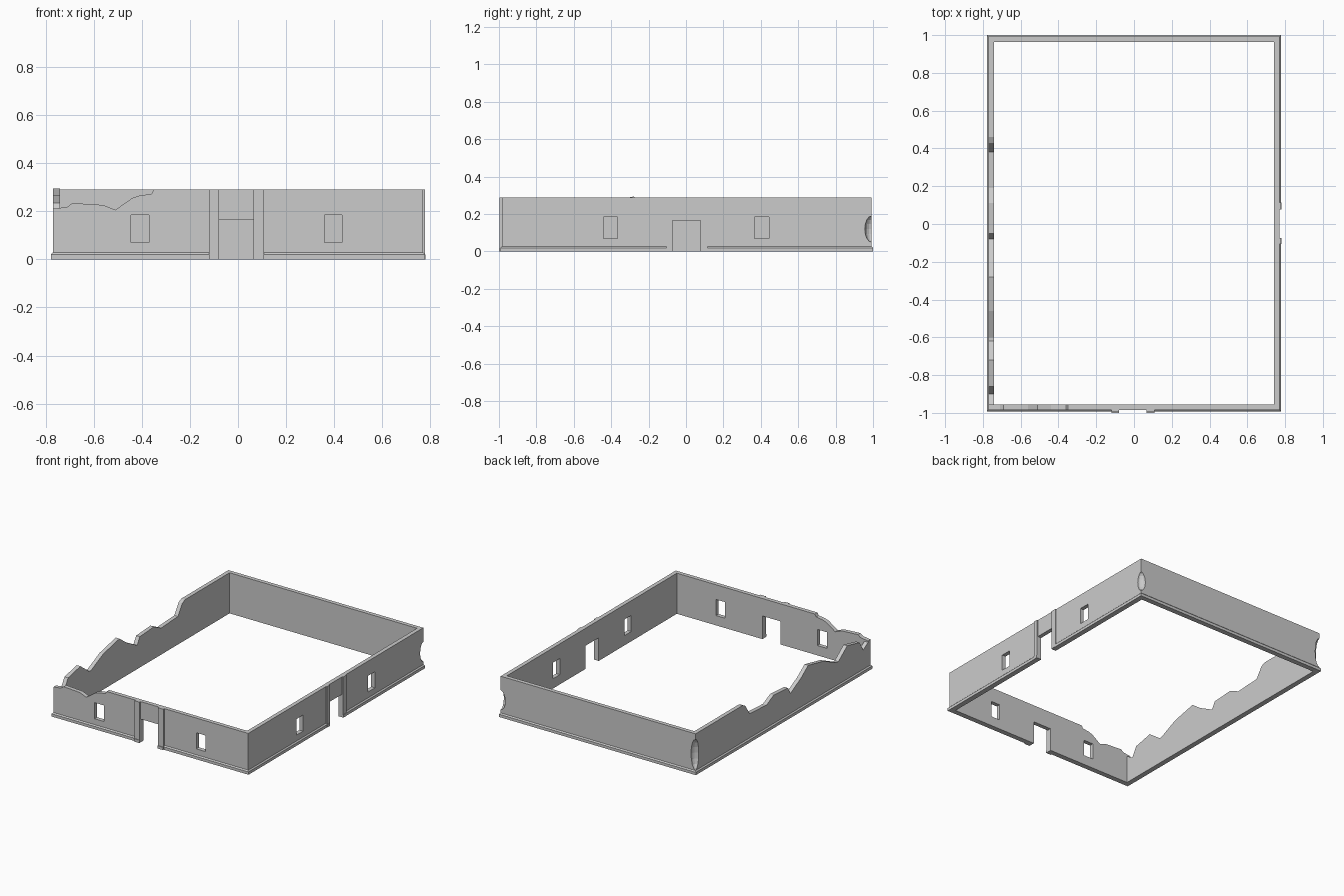
import bpy, bmesh
from mathutils import Vector

if "Cube" in bpy.data.objects:
    bpy.data.objects.remove(bpy.data.objects["Cube"])

L, R, F, B = -0.77, 0.77, -0.984, 0.992   # outer wall planes
T, H = 0.029, 0.29                        # wall thickness and height


def finish(name, bm):
    bmesh.ops.recalc_face_normals(bm, faces=bm.faces)
    me = bpy.data.meshes.new(name)
    bm.to_mesh(me)
    bm.free()
    ob = bpy.data.objects.new(name, me)
    bpy.context.collection.objects.link(ob)
    return ob


def box(name, x0, x1, y0, y1, z0, z1):
    bm = bmesh.new()
    bmesh.ops.create_cube(bm, size=1)
    for v in bm.verts:
        v.co = Vector(((x0 + x1) / 2 + v.co.x * (x1 - x0),
                       (y0 + y1) / 2 + v.co.y * (y1 - y0),
                       (z0 + z1) / 2 + v.co.z * (z1 - z0)))
    return finish(name, bm)


def wall(name, axis, start, outline):
    """Extrude an elevation outline (u, z) through the wall thickness."""
    bm = bmesh.new()
    place = (lambda u, z: (u, start, z)) if axis == 'x' else (lambda u, z: (start, u, z))
    face = bm.faces.new([bm.verts.new(place(u, z)) for u, z in outline])
    new = bmesh.ops.extrude_face_region(bm, geom=[face])['geom']
    move = Vector((0, T, 0)) if axis == 'x' else Vector((T, 0, 0))
    bmesh.ops.translate(bm, vec=move, verts=[g for g in new if isinstance(g, bmesh.types.BMVert)])
    return finish(name, bm)


def cut(ob, cutter):
    cutter.hide_render = True
    mod = ob.modifiers.new("cut", 'BOOLEAN')
    mod.operation, mod.solver, mod.object = 'DIFFERENCE', 'EXACT', cutter
    bpy.context.view_layer.objects.active = ob
    bpy.ops.object.modifier_apply(modifier=mod.name)
    bpy.data.objects.remove(cutter)


def bite(ob, x, z, half_height):
    """Worn hollow at a rear corner."""
    bm = bmesh.new()
    bmesh.ops.create_uvsphere(bm, u_segments=16, v_segments=8, radius=1)
    for v in bm.verts:
        v.co = Vector((x + v.co.x * 0.036, B + v.co.y * 0.036, z + v.co.z * half_height))
    cut(ob, finish("corner_cutter", bm))


def doorway(a, b):
    return [(b, 0), (b, 0.165), (a, 0.165), (a, 0)]


# Front wall with doorway and broken top at the left
front = wall("front_wall", 'x', F, [
    (L, 0), *reversed(doorway(-0.08, 0.065)), (R, 0), (R, H), (-0.35, H),
    (-0.36, 0.272), (-0.41, 0.265), (-0.44, 0.255), (-0.51, 0.206), (-0.56, 0.226),
    (-0.69, 0.234), (-0.71, 0.218), (L, 0.21)])
for a, b in ((-0.445, -0.37), (0.36, 0.432)):
    cut(front, box("window_cutter", a, b, F - 0.1, F + 0.1, 0.07, 0.185))

# Right wall with doorway
y0, y1 = F + T, B - T
right = wall("right_wall", 'y', R - T, [
    (y0, 0), *reversed(doorway(-0.073, 0.077)), (y1, 0), (y1, H), (y0, H)])
for a, b in ((-0.44, -0.365), (0.365, 0.445)):
    cut(right, box("window_cutter", R - 0.1, R + 0.1, a, b, 0.07, 0.185))

# Ruined left wall
left = wall("left_wall", 'y', L, [
    (y0, 0), (y1, 0), (y1, H), (0.46, H), (0.43, 0.275), (0.38, 0.2), (0.28, 0.195),
    (0.19, 0.19), (0.11, 0.23), (-0.05, 0.22), (-0.08, 0.17), (-0.2, 0.235),
    (-0.28, 0.294), (-0.46, 0.255), (-0.6, 0.19), (-0.62, 0.19), (-0.72, 0.265),
    (-0.86, 0.235), (-0.9, 0.165), (y0, 0.2)])

# Back wall
back = wall("back_wall", 'x', B - T, [(L, 0), (R, 0), (R, H), (L, H)])
for ob in (back, right):
    bite(ob, R, 0.12, 0.07)
for ob in (back, left):
    bite(ob, L, 0.14, 0.11)


# Plinth strips around the outside, broken at the doorways
def plinth(name, path):
    bm = bmesh.new()
    rings = []
    for x, y, dx, dy in path:
        rings.append([bm.verts.new((x + dx * o, y + dy * o, z))
                      for o, z in ((0, 0), (0.008, 0), (0.008, 0.02), (0, 0.028))])
    for r, s in zip(rings, rings[1:]):
        for i in range(4):
            j = (i + 1) % 4
            bm.faces.new((r[i], r[j], s[j], s[i]))
    bm.faces.new(rings[0])
    bm.faces.new(rings[-1])
    finish(name, bm)


plinth("long_plinth", [(-0.12, F, 0, -1), (L, F, -1, -1), (L, B, -1, 1),
                       (R, B, 1, 1), (R, 0.115, 1, 0)])
plinth("short_plinth", [(R, -0.105, 1, 0), (R, F, 1, -1), (0.108, F, 0, -1)])

# Door pilasters with small bases
for a, b in ((-0.12, -0.08), (0.065, 0.108)):
    box("front_pilaster", a, b, -0.996, F, 0, H)
    box("front_pilaster_base", a, b, -1.0, -0.996, 0, 0.02)
for a, b in ((-0.105, -0.073), (0.077, 0.115)):
    box("right_pilaster", R, 0.777, a, b, 0, H)
    box("right_pilaster_base", 0.777, 0.78, a, b, 0, 0.02)
